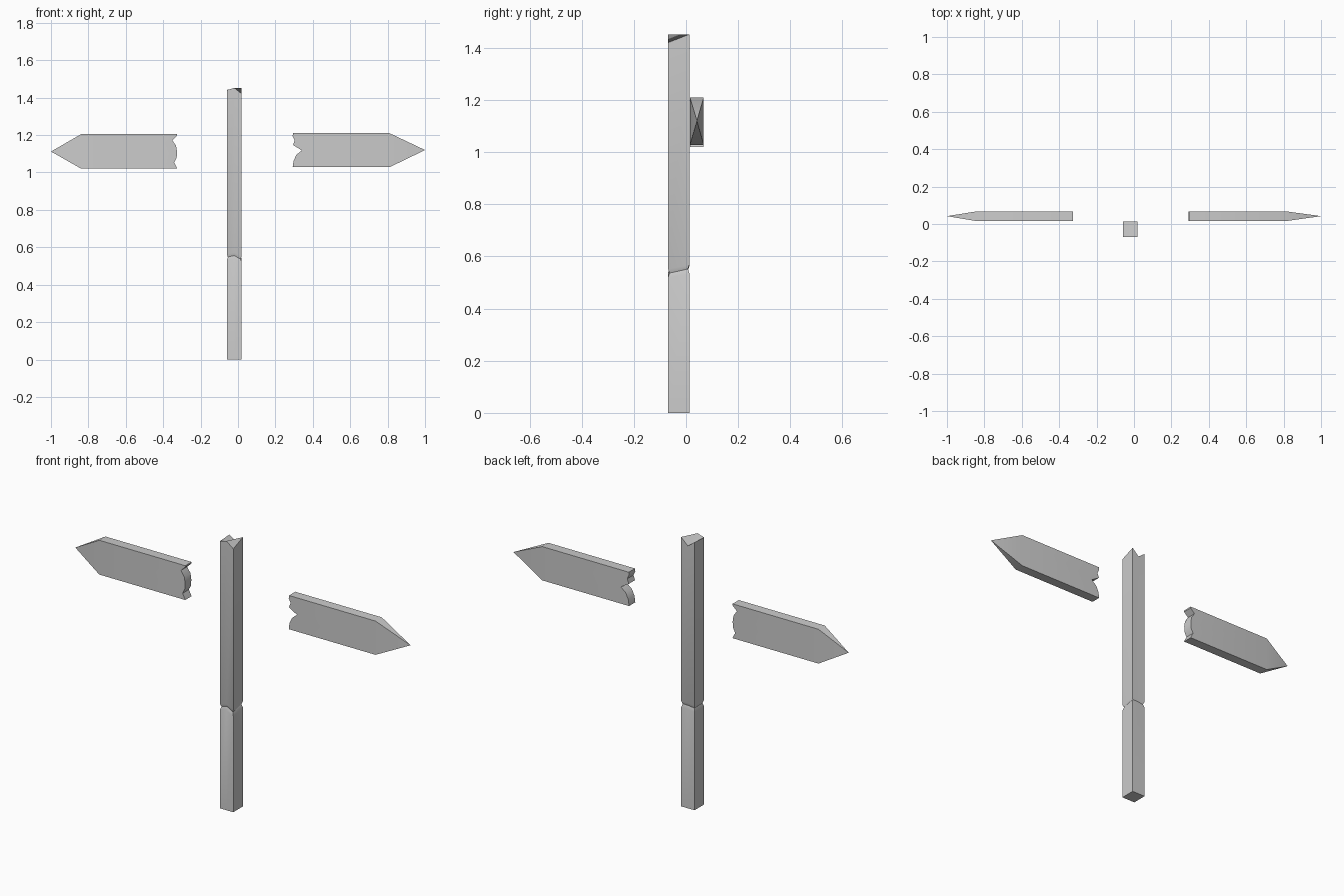
import bpy, bmesh, math

if "Cube" in bpy.data.objects:
    bpy.data.objects.remove(bpy.data.objects["Cube"])


def finish(name, bm):
    bmesh.ops.recalc_face_normals(bm, faces=bm.faces)
    mesh = bpy.data.meshes.new(name)
    bm.to_mesh(mesh)
    bm.free()
    ob = bpy.data.objects.new(name, mesh)
    bpy.context.collection.objects.link(ob)
    bpy.ops.object.select_all(action='DESELECT')
    ob.select_set(True)
    bpy.context.view_layer.objects.active = ob
    bpy.ops.object.shade_smooth_by_angle(angle=math.radians(30))


def bridge(bm, a, b):
    n = len(a)
    for i in range(n):
        bm.faces.new((a[i], a[(i + 1) % n], b[(i + 1) % n], b[i]))


def make_post():
    # Six-point section: four corners plus a midpoint on the front and back
    cx, cy = -0.02, -0.028
    section = [(-0.04, -0.041), (0, -0.041), (0.04, -0.041),
               (0.04, 0.041), (0, 0.041), (-0.04, 0.041)]
    groove = [0.548, 0.556, 0.536, 0.552, 0.552, 0.547]
    top = [1.44, 1.452, 1.42, 1.452, 1.415, 1.445]
    bm = bmesh.new()

    def ring(heights, scale=1.0):
        return [bm.verts.new((cx + x * scale, cy + y * scale, z))
                for (x, y), z in zip(section, heights)]

    rings = [ring([0] * 6),
             ring([z - 0.018 for z in groove]),
             ring(groove, 0.86),
             ring([z + 0.016 for z in groove]),
             ring(top)]
    for a, b in zip(rings, rings[1:]):
        bridge(bm, a, b)
    bm.faces.new(rings[0])
    # Splintered top folds along the ridge between the two midpoints
    t = rings[-1]
    bm.faces.new((t[0], t[1], t[4], t[5]))
    bm.faces.new((t[1], t[2], t[3], t[4]))
    finish("post", bm)


def make_arrow(name, tip, shoulder_x, broken_end):
    # Outline runs shoulder top, broken edge downward, shoulder bottom
    outline = ([(shoulder_x, broken_end[0][1])] + broken_end
               + [(shoulder_x, broken_end[-1][1])])
    bm = bmesh.new()
    front = [bm.verts.new((x, 0.015, z)) for x, z in outline]
    back = [bm.verts.new((x, 0.068, z)) for x, z in outline]
    bm.faces.new(front)
    bm.faces.new(back[::-1])
    for i in range(len(outline) - 1):
        bm.faces.new((front[i], front[i + 1], back[i + 1], back[i]))
    # Pyramid point
    apex = bm.verts.new((tip[0], 0.042, tip[1]))
    base = [front[0], back[0], back[-1], front[-1]]
    for i in range(4):
        bm.faces.new((base[i], base[(i + 1) % 4], apex))
    finish(name, bm)


make_post()
make_arrow("left_arrow_board", (-1.0, 1.112), -0.838,
           [(-0.325, 1.205), (-0.325, 1.197), (-0.351, 1.172), (-0.331, 1.143),
            (-0.326, 1.11), (-0.328, 1.078), (-0.341, 1.052), (-0.332, 1.035), (-0.325, 1.02)])
make_arrow("right_arrow_board", (1.0, 1.12), 0.81,
           [(0.294, 1.21), (0.292, 1.195), (0.303, 1.172), (0.294, 1.147),
            (0.341, 1.118), (0.312, 1.094), (0.297, 1.062), (0.292, 1.028)])
